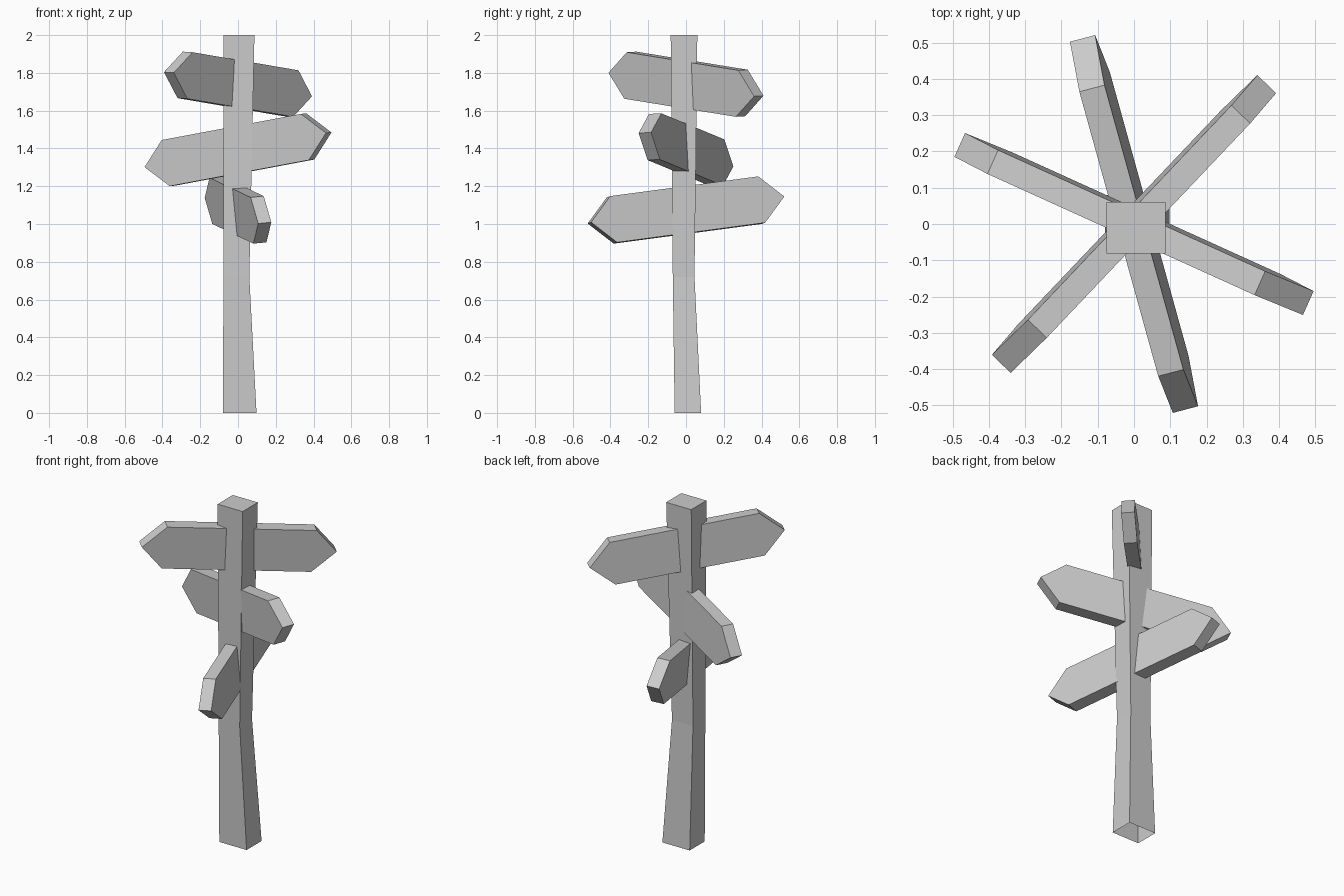
import bpy, bmesh
from math import radians

if "Cube" in bpy.data.objects:
    bpy.data.objects.remove(bpy.data.objects["Cube"])


def finish(name, bm):
    bmesh.ops.recalc_face_normals(bm, faces=bm.faces)
    mesh = bpy.data.meshes.new(name)
    bm.to_mesh(mesh)
    bm.free()
    obj = bpy.data.objects.new(name, mesh)
    bpy.context.collection.objects.link(obj)
    return obj


def make_post():
    # Irregular square post: rings of (z, x min, x max, y min, y max), open underneath
    rings = [(0.0, -0.08, 0.098, -0.06, 0.08),
             (0.72, -0.077, 0.06, -0.07, 0.045),
             (2.0, -0.076, 0.087, -0.081, 0.06)]
    bm = bmesh.new()
    loops = [[bm.verts.new((x, y, z)) for x, y in ((x0, y0), (x1, y0), (x1, y1), (x0, y1))]
             for z, x0, x1, y0, y1 in rings]
    for low, high in zip(loops, loops[1:]):
        for i in range(4):
            j = (i + 1) % 4
            bm.faces.new((low[i], low[j], high[j], high[i]))
    bm.faces.new(loops[-1])
    finish("post", bm)


def make_board(name, height, yaw, tilt, roll):
    # Double-pointed plank running through the post
    profile = [(-0.535, 0), (-0.41, -0.124), (0.41, -0.124),
               (0.535, 0), (0.41, 0.124), (-0.41, 0.124)]
    bm = bmesh.new()
    face = bm.faces.new([bm.verts.new((x, -0.036, z)) for x, z in profile])
    ext = bmesh.ops.extrude_face_region(bm, geom=[face], use_keep_orig=True)
    moved = [v for v in ext["geom"] if isinstance(v, bmesh.types.BMVert)]
    bmesh.ops.translate(bm, verts=moved, vec=(0, 0.072, 0))
    board = finish(name, bm)
    board.location.z = height
    board.rotation_euler = (radians(roll), radians(tilt), radians(yaw))


make_post()
# Three sign boards, each turned and tilted differently
make_board("top_sign_board", 1.74, 46.5, 6.7, 2.6)
make_board("middle_sign_board", 1.393, -24.4, -9.7, 2.4)
make_board("lower_sign_board", 1.074, 105.5, -7.3, -5.5)
